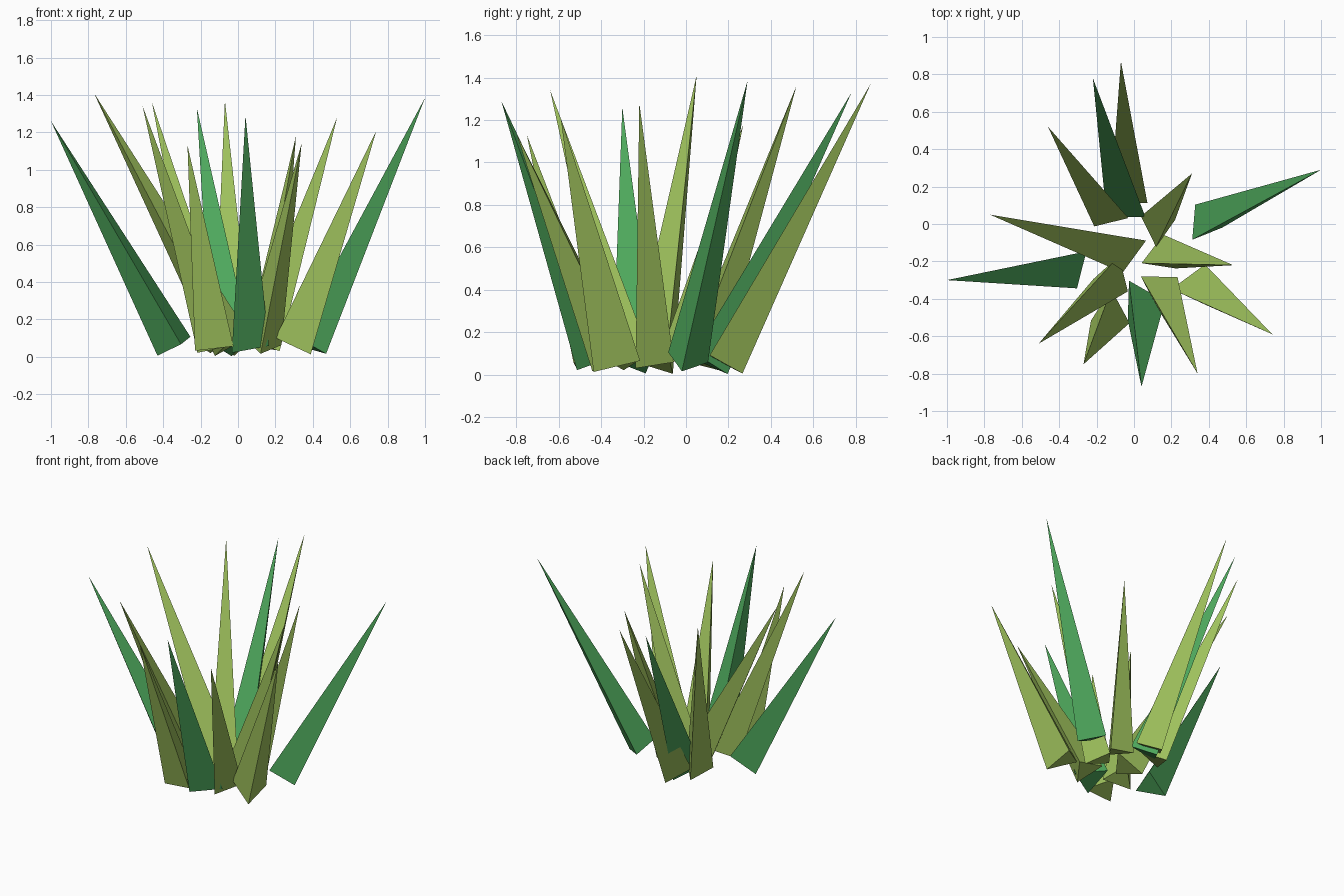
import bpy
import bmesh
import math
from mathutils import Vector, Matrix

if "Cube" in bpy.data.objects:
    bpy.data.objects.remove(bpy.data.objects["Cube"])


def flat_material(name, color):
    mat = bpy.data.materials.new(name)
    mat.diffuse_color = (*color, 1.0)
    mat.use_nodes = True
    mat.node_tree.nodes["Principled BSDF"].inputs["Base Color"].default_value = mat.diffuse_color
    return mat


olive = flat_material("olive green", (0.34, 0.53, 0.107))
green = flat_material("leaf green", (0.076, 0.39, 0.107))
BASE_Z = 0.06


def blade(name, tip, centre, radius, azimuth, mat):
    """Three-sided spike; its base is square to its axis, one corner at the azimuth."""
    tip = Vector(tip)
    base = Vector((*centre, BASE_Z))
    axis = (tip - base).normalized()
    a = math.radians(azimuth)
    corner = Vector((math.cos(a), math.sin(a), 0))
    corner.z = -(corner.x * axis.x + corner.y * axis.y) / axis.z
    corner = corner.normalized() * radius
    bm = bmesh.new()
    ring = [bm.verts.new(base + Matrix.Rotation(math.tau * i / 3, 3, axis) @ corner)
            for i in range(3)]
    top = bm.verts.new(tip)
    bm.faces.new(ring[::-1])
    for i in range(3):
        bm.faces.new((ring[i], ring[(i + 1) % 3], top))
    bmesh.ops.recalc_face_normals(bm, faces=bm.faces)
    mesh = bpy.data.meshes.new(name)
    bm.to_mesh(mesh)
    bm.free()
    mesh.materials.append(mat)
    bpy.context.collection.objects.link(bpy.data.objects.new(name, mesh))


# Blades around the tuft: tip, base centre, base radius, corner azimuth, colour
blades = [
    ((-0.07, 0.87, 1.37), (-0.025, 0.165), 0.115, 87, olive),
    ((-0.22, 0.78, 1.33), (-0.04, 0.09), 0.12, 87, green),
    ((-0.46, 0.52, 1.36), (-0.13, 0.06), 0.11, 100, olive),
    ((-0.77, 0.05, 1.41), (-0.04, -0.137), 0.125, 138, olive),
    ((-1.0, -0.30, 1.26), (-0.33, -0.227), 0.12, 160, green),
    ((-0.51, -0.64, 1.34), (-0.11, -0.275), 0.115, 190, olive),
    ((-0.27, -0.75, 1.13), (-0.125, -0.465), 0.12, 88, olive),
    ((0.04, -0.87, 1.29), (0.035, -0.41), 0.13, 120, green),
    ((0.34, -0.80, 1.14), (0.13, -0.335), 0.115, 150, olive),
    ((0.74, -0.59, 1.21), (0.323, -0.333), 0.13, 187, olive),
    ((0.53, -0.22, 1.28), (0.14, -0.168), 0.112, -40, olive),
    ((0.31, 0.27, 1.18), (0.125, -0.02), 0.107, 24, olive),
    ((1.0, 0.29, 1.385), (0.37, 0.0), 0.112, -11, green),
]
for i, spec in enumerate(blades, 1):
    blade(f"grass_blade_{i}", *spec)
